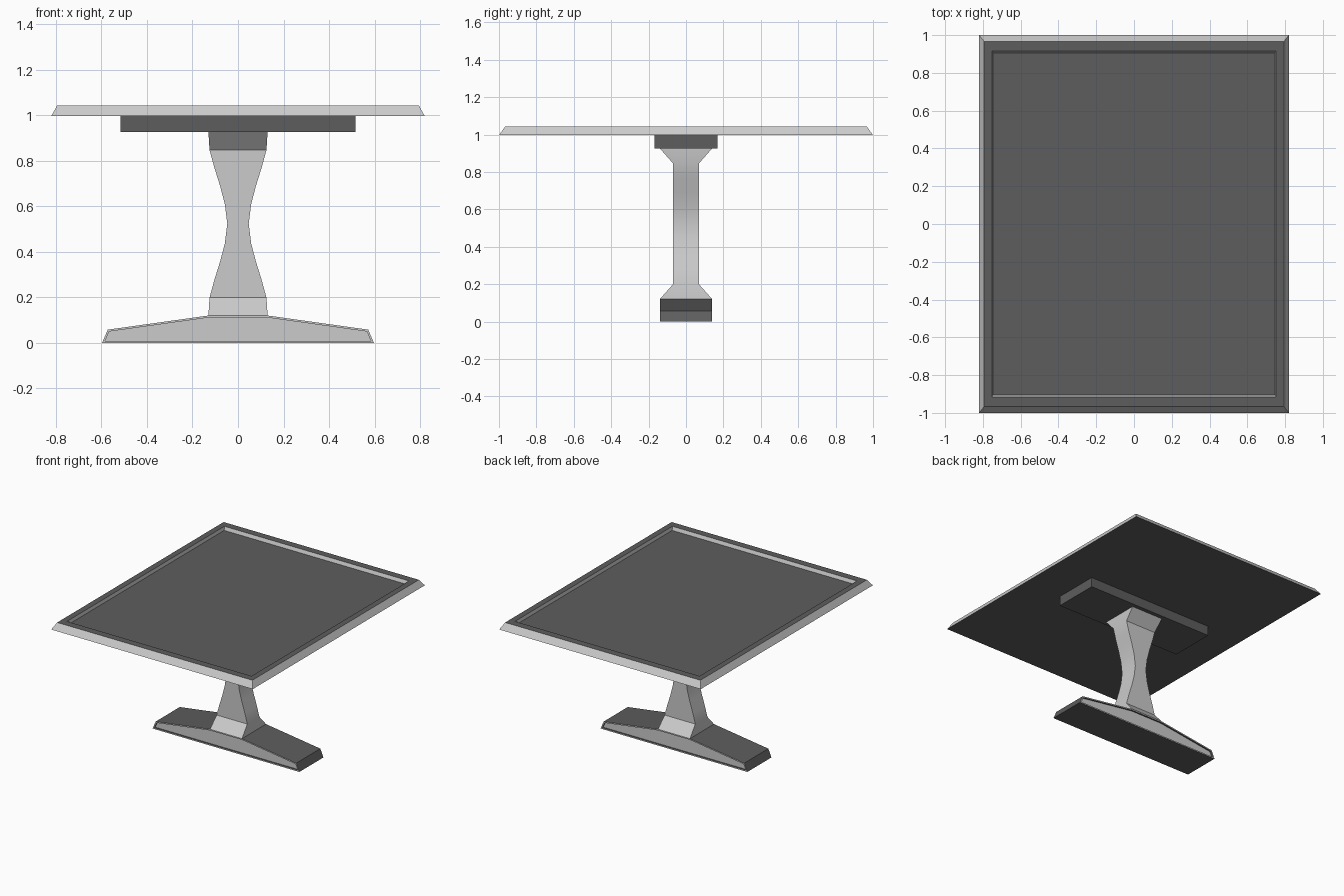
import bpy, bmesh

if "Cube" in bpy.data.objects:
    bpy.data.objects.remove(bpy.data.objects["Cube"])


def material(name, value):
    mat = bpy.data.materials.new(name)
    mat.diffuse_color = (value, value, value, 1)
    mat.use_nodes = True
    mat.node_tree.nodes["Principled BSDF"].inputs["Base Color"].default_value = mat.diffuse_color
    return mat


LIGHT, DARK = material("light_grey", 0.8), material("dark_grey", 0.11)


def finish(name, bm, dark=None, smooth=None):
    """Make an object; faces picked by the dark test get the dark material."""
    bmesh.ops.recalc_face_normals(bm, faces=bm.faces)
    for f in bm.faces:
        f.material_index = int(bool(dark and dark(f)))
    mesh = bpy.data.meshes.new(name)
    bm.to_mesh(mesh)
    bm.free()
    mesh.materials.append(LIGHT)
    mesh.materials.append(DARK)
    obj = bpy.data.objects.new(name, mesh)
    bpy.context.collection.objects.link(obj)
    if smooth:
        bpy.ops.object.select_all(action='DESELECT')
        obj.select_set(True)
        bpy.context.view_layer.objects.active = obj
        bpy.ops.object.shade_smooth_by_angle(angle=smooth)
    return obj


def loft(sections):
    """Stack rectangles given as (half x, half y, z)."""
    bm = bmesh.new()
    rings = [[bm.verts.new((sx * hx, sy * hy, z))
              for sx, sy in ((-1, -1), (1, -1), (1, 1), (-1, 1))]
             for hx, hy, z in sections]
    for a, b in zip(rings, rings[1:]):
        for i in range(4):
            j = (i + 1) % 4
            bm.faces.new((a[i], a[j], b[j], b[i]))
    bm.faces.new(rings[0][::-1])
    bm.faces.new(rings[-1])
    return bm


# Tabletop: light bevelled edge, dark rim and shallow recessed panel
finish("tabletop", loft([(0.82, 1.0, 0.997), (0.794, 0.967, 1.043),
                         (0.751, 0.915, 1.043), (0.746, 0.905, 1.018)]),
       dark=lambda f: abs(f.normal.z) > 0.95)

# Support block under the top
finish("support_block", loft([(0.517, 0.169, 0.926), (0.517, 0.169, 0.997)]),
       dark=lambda f: True)

# Waisted column with flared ends
half = [(0.047, 0.523), (0.058, 0.61), (0.079, 0.69), (0.104, 0.77), (0.125, 0.847)]
upper = [(x, 0.07, z) for x, z in half] + [(0.13, 0.14, 0.926)]
lower = [(x, y, 1.046 - z) for x, y, z in reversed(upper[1:])]
finish("column", loft(lower + upper), smooth=0.35)

# Foot: dark tapered profile extruded in depth, light recessed front and back panels
right = [(0.597, 0.0), (0.572, 0.058), (0.13, 0.12)]
profile = right + [(-x, z) for x, z in reversed(right)]
bm = bmesh.new()
face = bm.faces.new([bm.verts.new((x, -0.14, z)) for x, z in profile])
ext = bmesh.ops.extrude_face_region(bm, geom=[face], use_keep_orig=True)
bmesh.ops.translate(bm, vec=(0, 0.28, 0),
                    verts=[g for g in ext["geom"] if isinstance(g, bmesh.types.BMVert)])
bmesh.ops.recalc_face_normals(bm, faces=bm.faces)
panels = [f for f in bm.faces if abs(f.normal.y) > 0.9]
bmesh.ops.inset_individual(bm, faces=panels, thickness=0.009, use_even_offset=True)
bmesh.ops.inset_individual(bm, faces=panels, thickness=0.0, depth=-0.012)
finish("foot", bm, dark=lambda f: abs(f.normal.y) < 0.9)
